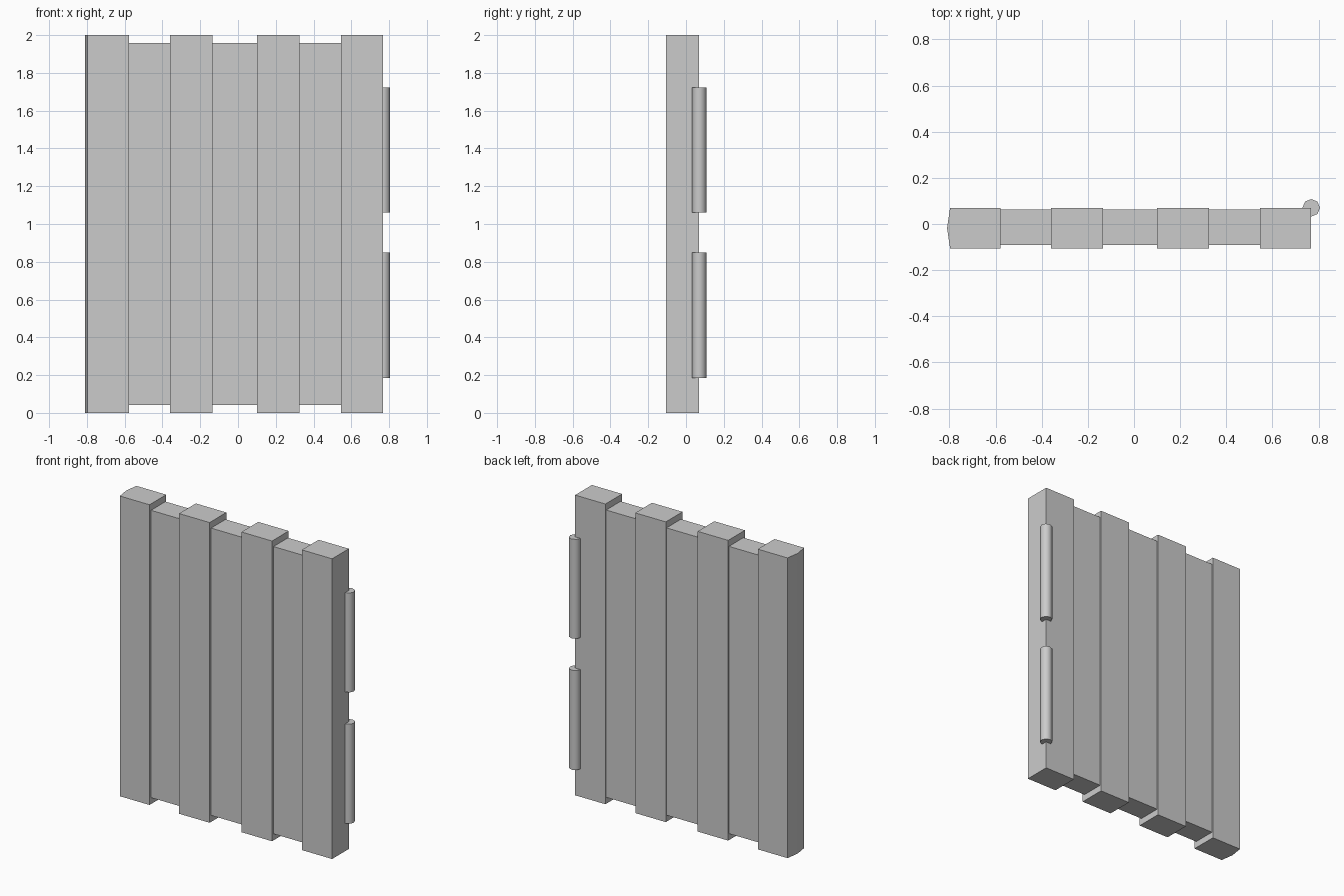
import bpy, bmesh
from math import pi

if "Cube" in bpy.data.objects:
    bpy.data.objects.remove(bpy.data.objects["Cube"])


def prism(name, outline, z0, z1, smooth=False):
    """Extrude a closed xy outline from z0 up to z1."""
    bm = bmesh.new()
    face = bm.faces.new([bm.verts.new((x, y, z0)) for x, y in outline])
    ext = bmesh.ops.extrude_face_region(bm, geom=[face])
    for v in ext["geom"]:
        if isinstance(v, bmesh.types.BMVert):
            v.co.z = z1
    bmesh.ops.recalc_face_normals(bm, faces=bm.faces)
    mesh = bpy.data.meshes.new(name)
    bm.to_mesh(mesh)
    bm.free()
    obj = bpy.data.objects.new(name, mesh)
    bpy.context.collection.objects.link(obj)
    return obj


# Planks: tall thick ones alternate with shorter, thinner ones
edges = [-0.797, -0.578, -0.36, -0.135, 0.10, 0.325, 0.545, 0.768]
for i, (x0, x1) in enumerate(zip(edges, edges[1:])):
    tall = i % 2 == 0
    y0, y1 = (-0.106, 0.07) if tall else (-0.09, 0.062)
    z0, z1 = (0.0, 2.0) if tall else (0.043, 1.957)
    outline = [(x0, y0), (x1, y0), (x1, y1), (x0, y1)]
    if i == 0:
        outline.append((-0.81, -0.018))  # pointed free edge of the door
    prism(f"plank_{i + 1}", outline, z0, z1)

# Hinge barrels on the rear right corner
for name, z0, z1 in (("lower_hinge", 0.185, 0.848), ("upper_hinge", 1.06, 1.722)):
    bpy.ops.mesh.primitive_cylinder_add(
        vertices=8, radius=0.038, depth=z1 - z0, location=(0.768, 0.07, (z0 + z1) / 2))
    hinge = bpy.context.object
    hinge.name = name
    bpy.ops.object.shade_smooth_by_angle(angle=pi / 3)
